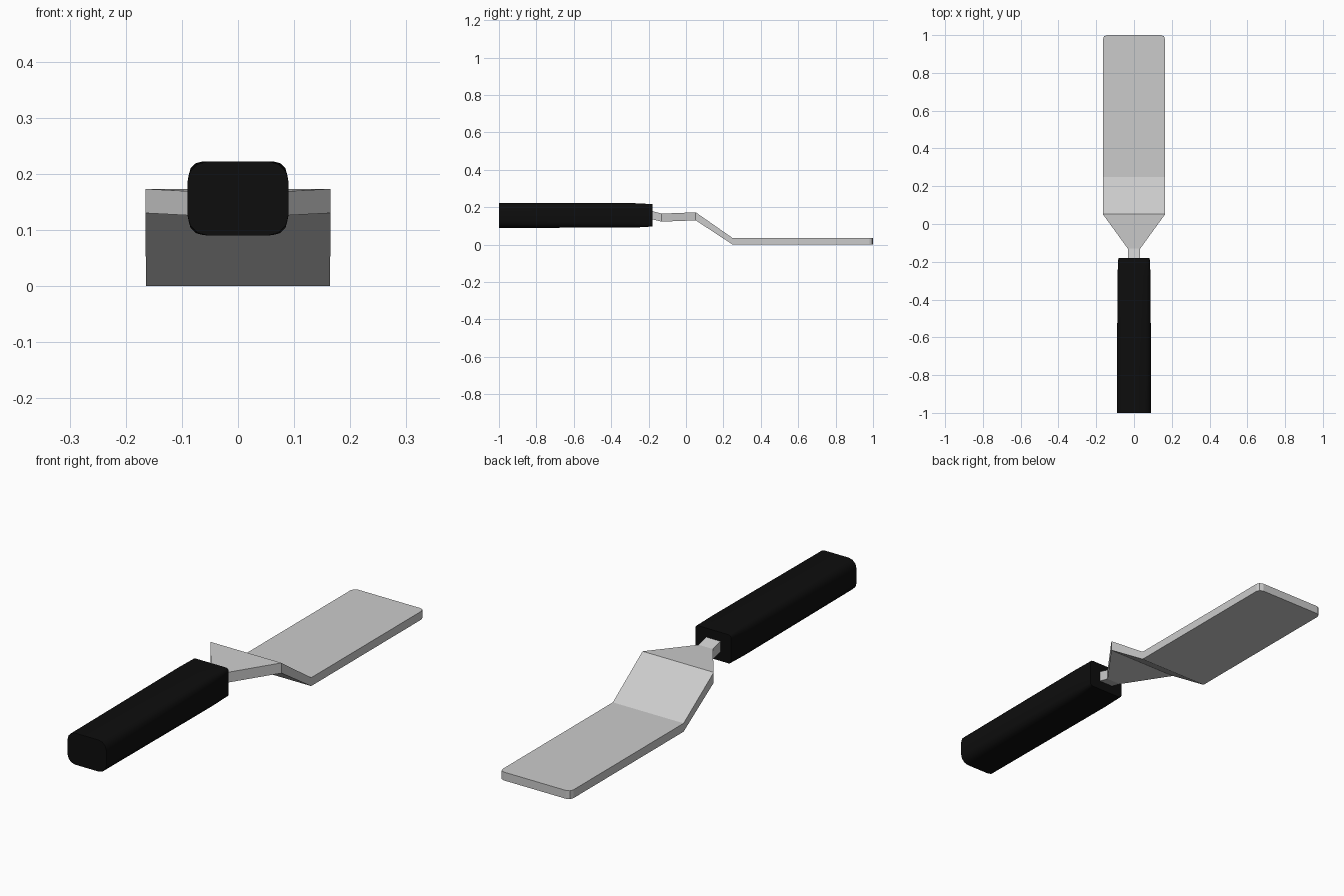
import bpy, bmesh, math

if "Cube" in bpy.data.objects:
    bpy.data.objects.remove(bpy.data.objects["Cube"])


def loft(name, rings):
    """Skin equal-sized closed rings and cap both ends."""
    bm = bmesh.new()
    loops = [[bm.verts.new(p) for p in ring] for ring in rings]
    for a, b in zip(loops, loops[1:]):
        for i in range(len(a)):
            j = (i + 1) % len(a)
            bm.faces.new((a[i], a[j], b[j], b[i]))
    bm.faces.new(loops[0])
    bm.faces.new(loops[-1])
    bmesh.ops.recalc_face_normals(bm, faces=bm.faces)
    mesh = bpy.data.meshes.new(name)
    bm.to_mesh(mesh)
    bm.free()
    obj = bpy.data.objects.new(name, mesh)
    bpy.context.collection.objects.link(obj)
    return obj


def rounded_rect(y, hw, z0, z1, r, steps=3):
    """Rounded rectangle ring across the handle."""
    zc, hh = (z0 + z1) / 2, (z1 - z0) / 2
    ring = []
    for k, (sx, sz) in enumerate([(1, 1), (-1, 1), (-1, -1), (1, -1)]):
        for s in range(steps + 1):
            a = math.pi / 2 * (k + s / steps)
            ring.append((sx * (hw - r) + r * math.cos(a), y,
                         zc + sz * (hh - r) + r * math.sin(a)))
    return ring


# Cranked blade with tapered shoulder and neck: y, half width, bottom, top
stations = [(-0.22, 0.033, 0.145, 0.19), (-0.13, 0.033, 0.123, 0.166),
            (0.052, 0.165, 0.13, 0.173), (0.25, 0.164, 0.0, 0.035),
            (0.98, 0.164, 0.0, 0.035), (0.994, 0.158, 0.0, 0.035),
            (1.0, 0.144, 0.0, 0.035)]
loft("blade", [[(-w, y, b), (w, y, b), (w, y, t), (-w, y, t)]
               for y, w, b, t in stations])

# Rounded grip that squares off towards the blade
handle = loft("handle", [rounded_rect(-1.0, 0.09, 0.09, 0.222, 0.036),
                         rounded_rect(-0.28, 0.088, 0.091, 0.222, 0.025),
                         rounded_rect(-0.18, 0.083, 0.097, 0.217, 0.012)])
black = bpy.data.materials.new("black_grip")
black.diffuse_color = (0.004, 0.004, 0.004, 1)
black.use_nodes = True
black.node_tree.nodes["Principled BSDF"].inputs["Base Color"].default_value = black.diffuse_color
handle.data.materials.append(black)
bpy.context.view_layer.objects.active = handle
handle.select_set(True)
bpy.ops.object.shade_smooth_by_angle(angle=math.radians(35))
